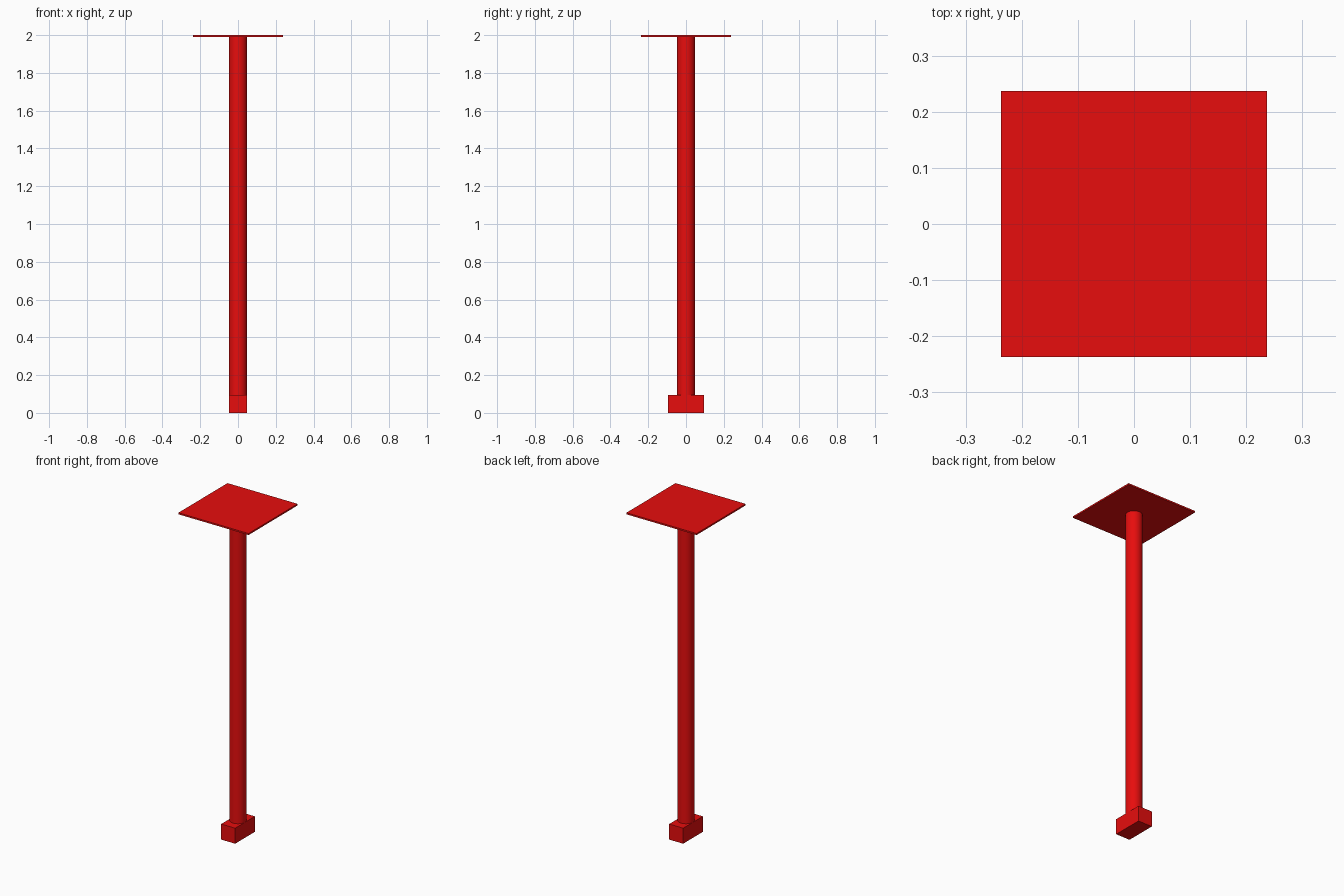
import bpy
import math

if "Cube" in bpy.data.objects:
    bpy.data.objects.remove(bpy.data.objects["Cube"])

U = 2 / 21.1  # base block width; every other size is a multiple of it

red = bpy.data.materials.new("red_paint")
red.diffuse_color = (0.8, 0.004, 0.004, 1)
red.use_nodes = True
red.node_tree.nodes["Principled BSDF"].inputs["Base Color"].default_value = red.diffuse_color


def finish(name):
    ob = bpy.context.object
    ob.name = name
    ob.data.materials.append(red)
    return ob


def box(name, size, z_bottom):
    bpy.ops.mesh.primitive_cube_add(size=1, location=(0, 0, z_bottom + size[2] / 2))
    ob = finish(name)
    ob.scale = size
    bpy.ops.object.transform_apply(location=False, rotation=False, scale=True)
    return ob


# Foot block, longer front to back
box("base_block", (U, 2 * U, U), 0)

# Round post standing on the block
bpy.ops.mesh.primitive_cylinder_add(vertices=32, radius=U / 2, depth=20 * U,
                                    location=(0, 0, 11 * U))
finish("post")
bpy.ops.object.shade_smooth_by_angle(angle=math.radians(30))

# Thin square plate on top
box("top_plate", (5 * U, 5 * U, 0.1 * U), 21 * U)
